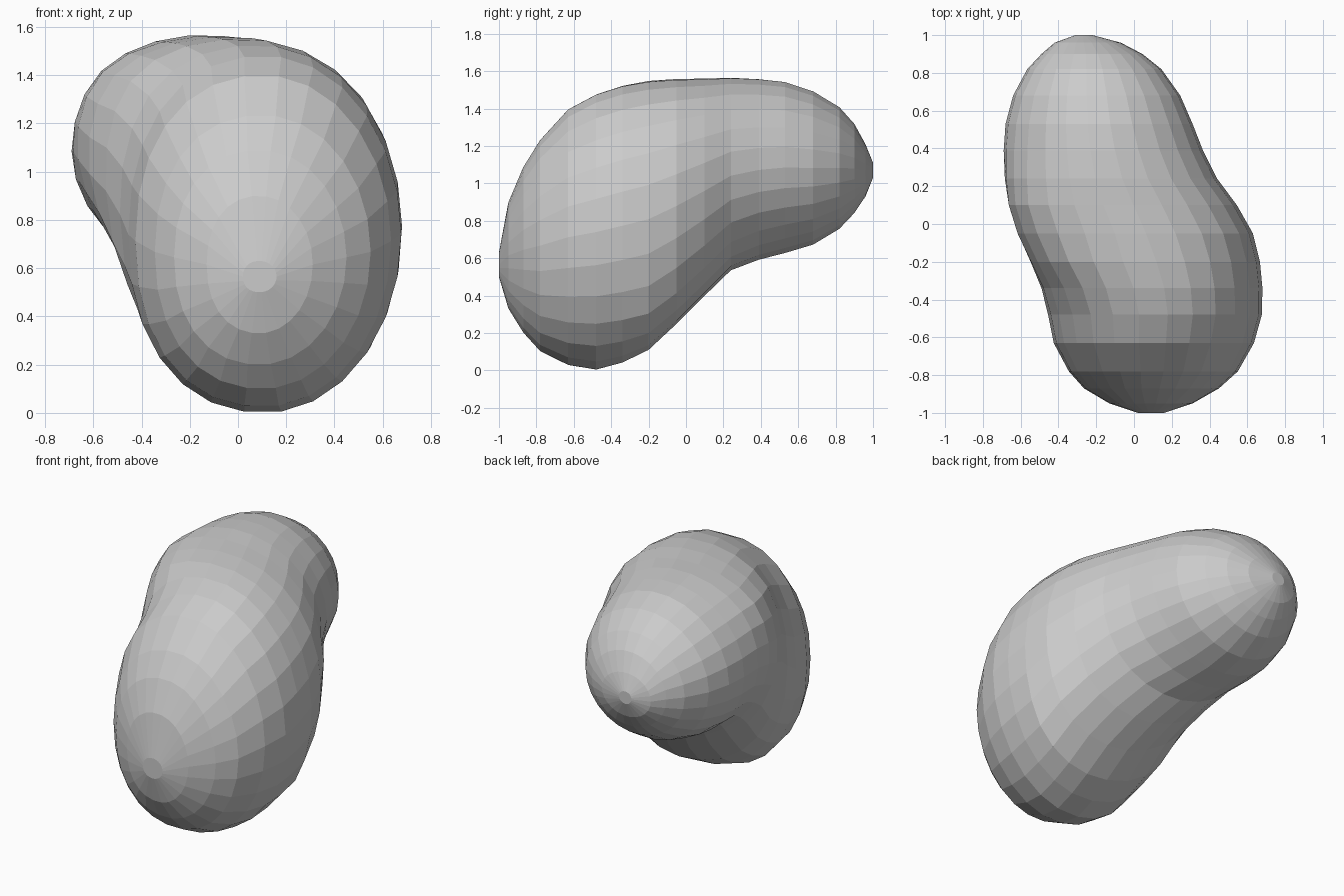
import bpy, bmesh, math

SIDES = 26

# Cross-sections from front to back: y, left x, right x, bottom z, top z, skew
SECTIONS = [
    (-1.00, 0.02, 0.16, 0.50, 0.63, 0),
    (-0.95, -0.13, 0.31, 0.33, 0.90, 0),
    (-0.87, -0.265, 0.45, 0.20, 1.09, 0),
    (-0.78, -0.345, 0.55, 0.10, 1.235, 0),
    (-0.63, -0.425, 0.635, 0.025, 1.40, 0),
    (-0.48, -0.455, 0.677, 0.00, 1.48, 0),
    (-0.34, -0.49, 0.68, 0.04, 1.525, 0.08),
    (-0.20, -0.55, 0.667, 0.11, 1.55, 0.20),
    (-0.05, -0.62, 0.63, 0.25, 1.56, 0.26),
    (0.10, -0.667, 0.545, 0.40, 1.562, 0.24),
    (0.24, -0.685, 0.44, 0.535, 1.567, 0.13),
    (0.39, -0.69, 0.365, 0.59, 1.56, 0.04),
    (0.53, -0.68, 0.31, 0.625, 1.545, 0),
    (0.68, -0.64, 0.245, 0.67, 1.495, 0),
    (0.82, -0.565, 0.145, 0.755, 1.41, 0),
    (0.90, -0.49, 0.045, 0.84, 1.32, 0),
    (0.96, -0.42, -0.07, 0.93, 1.21, 0),
    (1.00, -0.31, -0.22, 1.03, 1.11, 0),
]


def add_ring(bm, y, x0, x1, z0, z1, skew):
    """Rounded section filling the x and z extents; the skew pulls in its
    lower left, and the upper right stays a plain ellipse."""
    ring = []
    for i in range(SIDES):
        a = math.tau * i / SIDES
        s = skew / 2 * (1 - max(0, math.cos(a - math.pi / 4)))
        c, d = math.cos(a + s), math.sin(a - s)
        if c < 0 and y < -0.1:      # fuller left flank of the big lobe
            c = -abs(c) ** 0.9
            d = math.copysign(abs(d) ** 0.9, d)
        ring.append(bm.verts.new(((x0 + x1) / 2 + (x1 - x0) / 2 * c, y,
                                  (z0 + z1) / 2 + (z1 - z0) / 2 * d)))
    return ring


# Kidney-shaped body: skin the rings and cap both ends
bm = bmesh.new()
rings = [add_ring(bm, *s) for s in SECTIONS]
for a, b in zip(rings, rings[1:]):
    for i in range(SIDES):
        j = (i + 1) % SIDES
        bm.faces.new((a[i], a[j], b[j], b[i]))
bm.faces.new(rings[0])
bm.faces.new(rings[-1])
bmesh.ops.recalc_face_normals(bm, faces=bm.faces)

mesh = bpy.data.meshes.new("bean_body")
bm.to_mesh(mesh)
bm.free()
body = bpy.data.objects.new("bean_body", mesh)
bpy.context.collection.objects.link(body)
